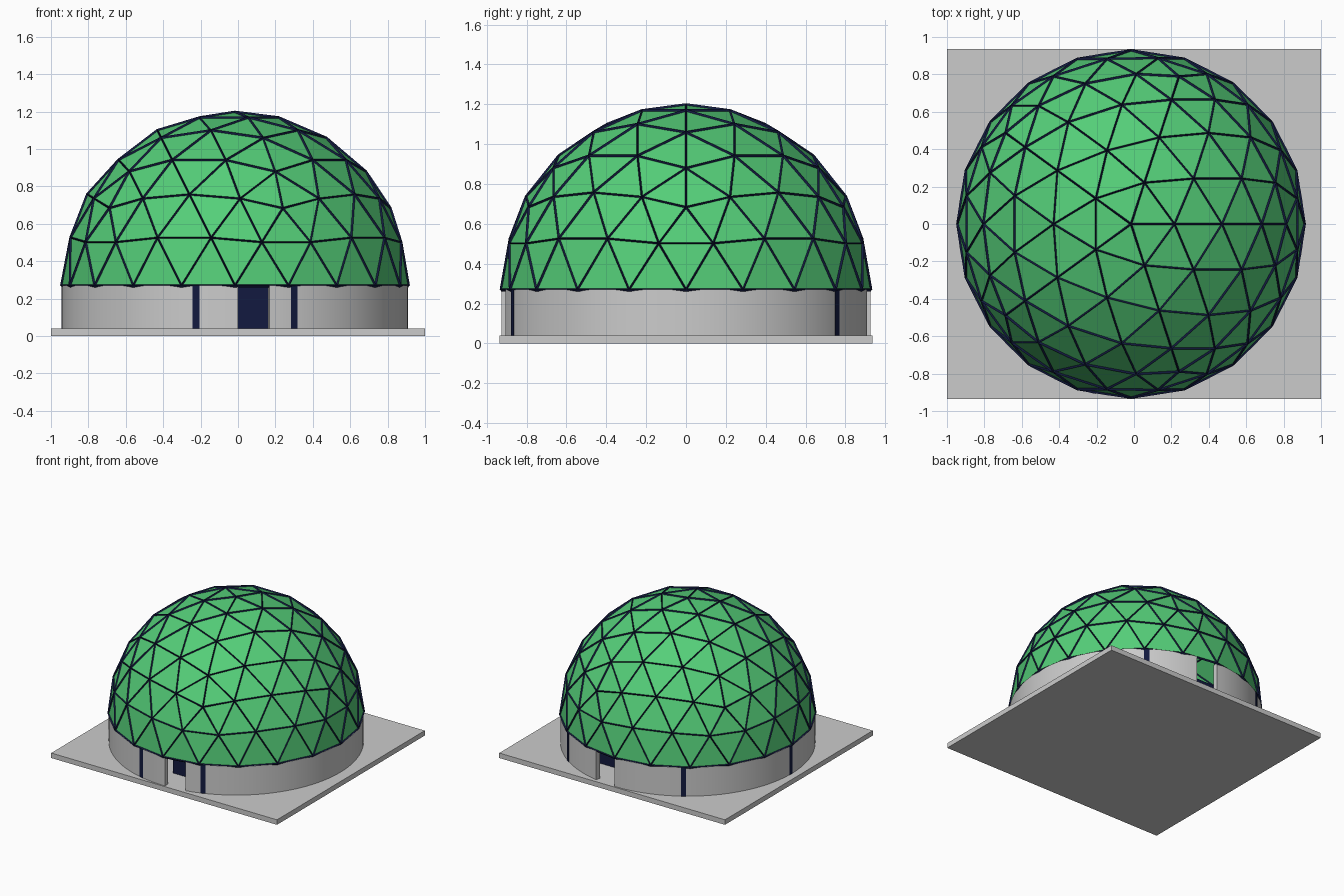
import bpy, bmesh
from math import radians, cos, sin, ceil
from mathutils import Matrix

if "Cube" in bpy.data.objects:
    bpy.data.objects.remove(bpy.data.objects["Cube"])

CX, R, Z0, Z1 = -0.016, 0.925, 0.04, 0.27


def material(name, color):
    m = bpy.data.materials.new(name)
    m.diffuse_color = color
    m.use_nodes = True
    m.node_tree.nodes["Principled BSDF"].inputs["Base Color"].default_value = m.diffuse_color
    return m


green = material("green_panel", (0.09, 0.62, 0.19, 1))
navy = material("dark_navy", (0.006, 0.01, 0.05, 1))


def make(name, bm, mat=None):
    me = bpy.data.meshes.new(name)
    bm.to_mesh(me)
    bm.free()
    ob = bpy.data.objects.new(name, me)
    bpy.context.collection.objects.link(ob)
    if mat:
        me.materials.append(mat)
    return ob


def box(name, lo, hi, mat=None):
    bm = bmesh.new()
    size = [b - a for a, b in zip(lo, hi)]
    mid = [(a + b) / 2 for a, b in zip(lo, hi)]
    bmesh.ops.create_cube(bm, size=1, matrix=Matrix.Translation(mid) @ Matrix.Diagonal((*size, 1)))
    return make(name, bm, mat)


def arc_wall(name, a0, a1, r0, r1, mat=None):
    """Curved wall piece between two angles in degrees."""
    bm = bmesh.new()
    n = max(1, ceil((a1 - a0) / 3))
    rings = []
    for i in range(n + 1):
        a = radians(a0 + (a1 - a0) * i / n)
        rings.append([bm.verts.new((CX + r * cos(a), r * sin(a), z))
                      for r, z in ((r0, Z0), (r1, Z0), (r1, Z1), (r0, Z1))])
    for p, q in zip(rings, rings[1:]):
        for k in range(4):
            j = (k + 1) % 4
            bm.faces.new((p[k], q[k], q[j], p[j]))
    bm.faces.new(rings[0])
    bm.faces.new(rings[-1][::-1])
    bmesh.ops.recalc_face_normals(bm, faces=bm.faces)
    ob = make(name, bm, mat)
    bpy.context.view_layer.objects.active = ob
    ob.select_set(True)
    bpy.ops.object.shade_smooth_by_angle(angle=radians(30))
    ob.select_set(False)
    return ob


def half_geodesic(name, r, mat):
    """Upper half of a geodesic sphere with a five-way joint at the top."""
    bm = bmesh.new()
    bmesh.ops.create_icosphere(bm, subdivisions=3, radius=r)
    low = [v for v in bm.verts if v.co.z < -1e-3]
    bmesh.ops.delete(bm, geom=low, context='VERTS')
    bmesh.ops.translate(bm, verts=bm.verts, vec=(CX, 0, Z1))
    return make(name, bm, mat)


# Base slab
box("base_slab", (-1, -0.935, 0), (1, 0.935, Z0))

# Ring wall with a doorway at the front and the back
arc_wall("wall_right", -78.5, 79, R - 0.04, R)
arc_wall("wall_left", 90, 271, R - 0.04, R)

# Narrow dark windows in the wall
for i, a in enumerate((-103, -70, 55, 123, 179)):
    arc_wall(f"slit_window_{i}", a - 1.15, a + 1.15, R - 0.043, R + 0.003, navy)

# Dark screens just inside the doorways
box("front_screen", (-0.08, -0.71, Z0), (0.25, -0.69, Z1), navy)
box("back_screen", (-0.22, 0.64, Z0), (0.33, 0.66, Z1), navy)

# Green dome panels
half_geodesic("dome_panels", R, green)

# Dark struts along every panel edge
struts = half_geodesic("dome_struts", R, navy)
w = struts.modifiers.new("struts", 'WIREFRAME')
w.thickness = 0.02
w.offset = 0
w.use_even_offset = False
w.use_boundary = True
